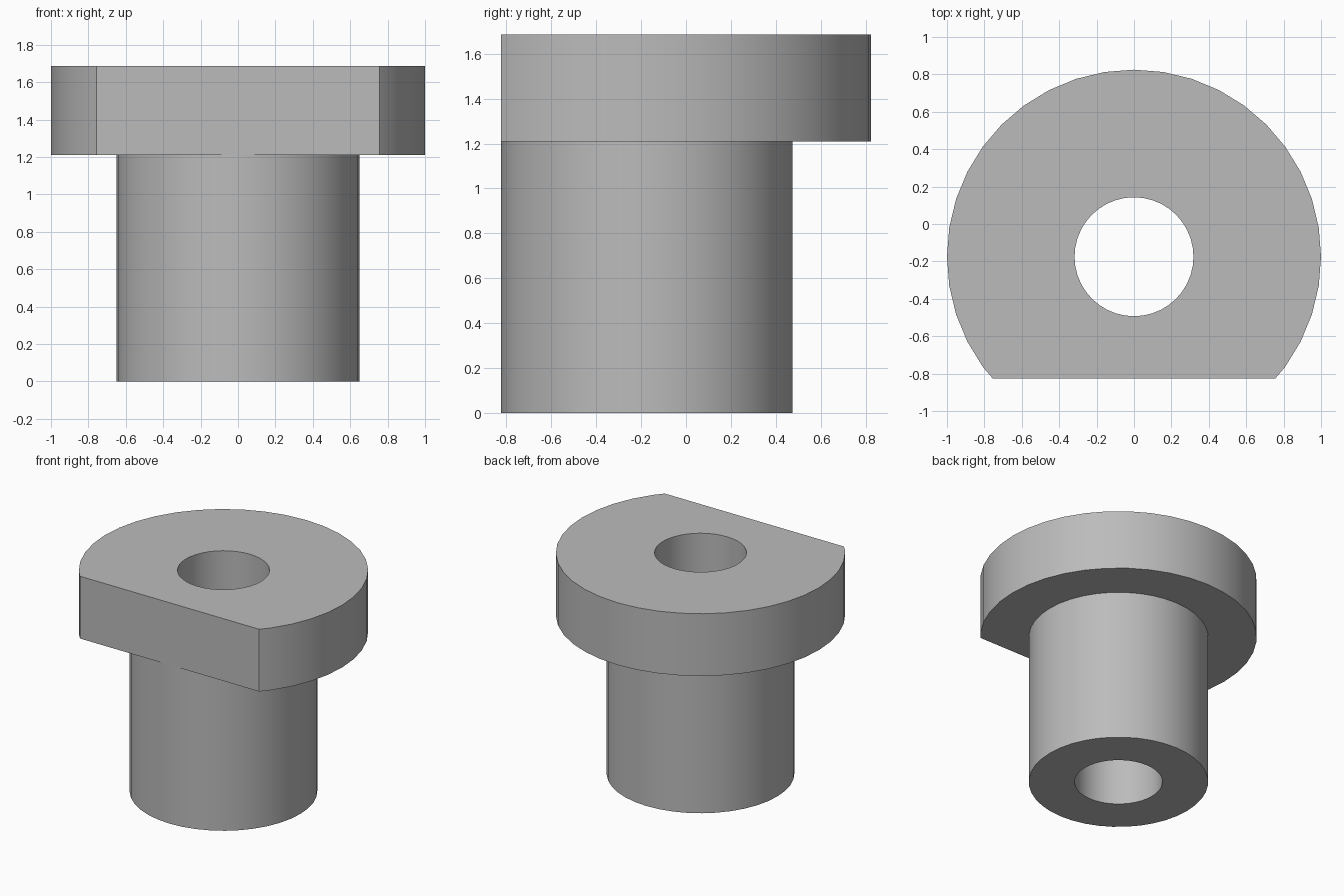
import bpy
import bmesh
import math
from mathutils import Vector

cube = bpy.data.objects.get("Cube")
if cube:
    bpy.data.objects.remove(cube, do_unlink=True)

# Dimensions
AXIS_Y, FLAT_Y = -0.175, -0.825
BORE, SHAFT, FLANGE = 0.318, 0.649, 1.0
SHOULDER, TOP = 1.21, 1.685
SEGMENTS = 40

grey = bpy.data.materials.new("plain grey")
grey.use_nodes = True
colour = (0.5, 0.5, 0.5, 1)
grey.diffuse_color = colour
grey.node_tree.nodes["Principled BSDF"].inputs["Base Color"].default_value = colour

# Closed half-section, revolved about the bore axis
profile = [(BORE, 0), (SHAFT, 0), (SHAFT, SHOULDER),
           (FLANGE, SHOULDER), (FLANGE, TOP), (BORE, TOP)]
bm = bmesh.new()
verts = [bm.verts.new((r, AXIS_Y, z)) for r, z in profile]
edges = [bm.edges.new((v, verts[(i + 1) % len(verts)])) for i, v in enumerate(verts)]
bmesh.ops.spin(bm, geom=verts + edges, cent=(0, AXIS_Y, 0), axis=(0, 0, 1),
               angle=math.tau, steps=SEGMENTS, use_merge=True)
bmesh.ops.remove_doubles(bm, verts=bm.verts[:], dist=0.0001)

# Flat cut across the front of the flange
cut = bmesh.ops.bisect_plane(bm, geom=bm.verts[:] + bm.edges[:] + bm.faces[:],
                             plane_co=Vector((0, FLAT_Y, 0)),
                             plane_no=Vector((0, -1, 0)), clear_outer=True)
rim = [e for e in cut["geom_cut"] if isinstance(e, bmesh.types.BMEdge)]
bmesh.ops.holes_fill(bm, edges=rim, sides=0)
bmesh.ops.recalc_face_normals(bm, faces=bm.faces[:])

mesh = bpy.data.meshes.new("flanged_bushing")
bm.to_mesh(mesh)
bm.free()
mesh.materials.append(grey)
bushing = bpy.data.objects.new("flanged_bushing", mesh)
bpy.context.collection.objects.link(bushing)

# Smooth walls with crisp rims
bpy.ops.object.select_all(action='DESELECT')
bushing.select_set(True)
bpy.context.view_layer.objects.active = bushing
bpy.ops.object.shade_smooth_by_angle(angle=math.radians(30))
